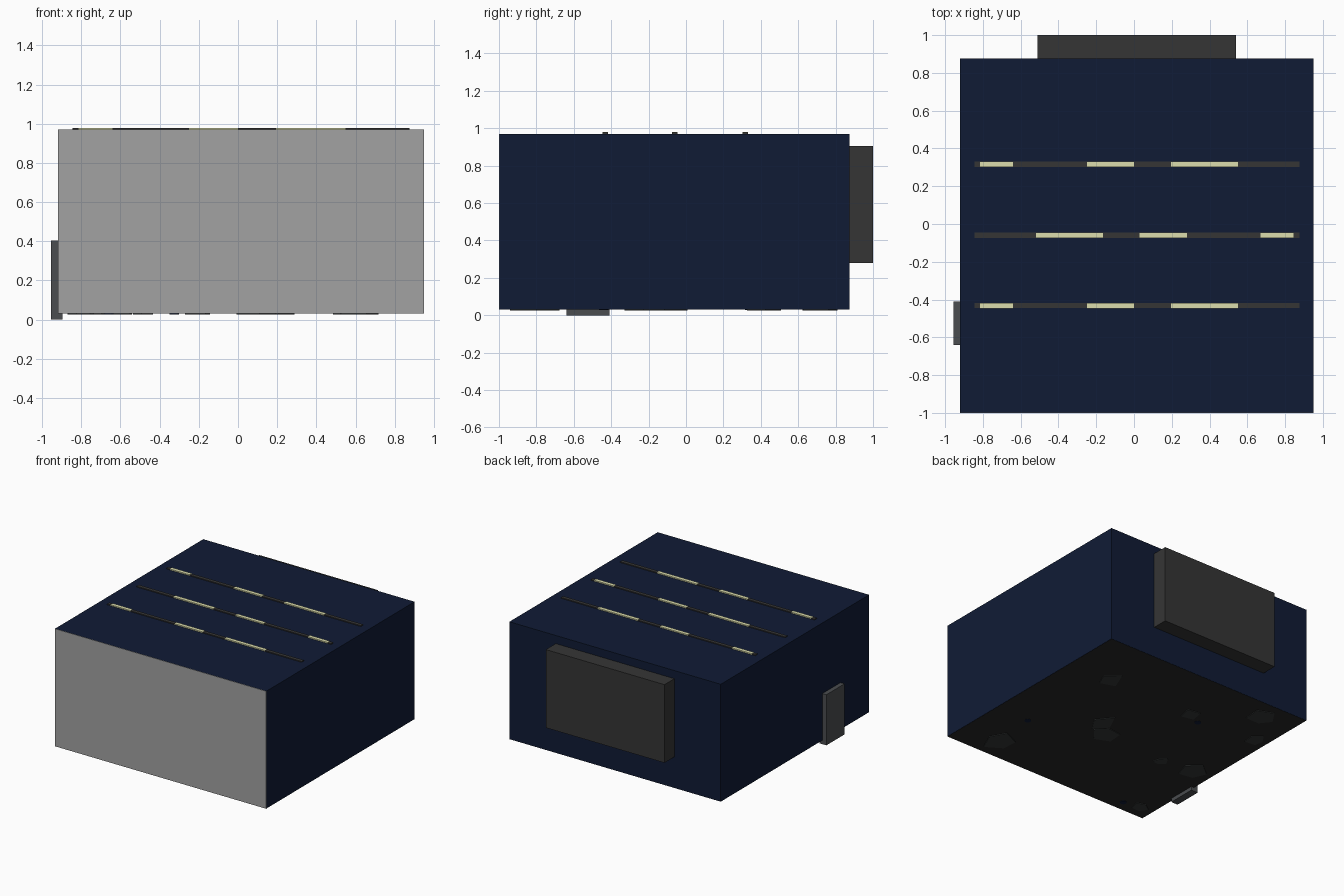
import bpy, bmesh, math, random
from mathutils import Vector

if "Cube" in bpy.data.objects:
    bpy.data.objects.remove(bpy.data.objects["Cube"])

random.seed(4)


def material(name, rgb):
    m = bpy.data.materials.new(name)
    m.diffuse_color = (*rgb, 1)
    m.use_nodes = True
    m.node_tree.nodes["Principled BSDF"].inputs["Base Color"].default_value = m.diffuse_color
    return m


NAVY = material("navy_wall", (0.005, 0.011, 0.036))
DARK = material("dark_metal", (0.036, 0.036, 0.036))
FLOOR = material("dark_floor", (0.022, 0.022, 0.022))
DEBRIS = material("debris", (0.035, 0.04, 0.04))
LIGHT = material("warm_light", (0.72, 0.73, 0.42))
STEEL = material("door_steel", (0.07, 0.075, 0.08))
GLASS = material("front_grey", (0.36, 0.36, 0.36))


def finish(name, bm, mat):
    me = bpy.data.meshes.new(name)
    bmesh.ops.recalc_face_normals(bm, faces=bm.faces)
    bm.to_mesh(me)
    bm.free()
    ob = bpy.data.objects.new(name, me)
    bpy.context.collection.objects.link(ob)
    me.materials.append(mat)
    return ob


def box(name, x, y, z, mat):
    bm = bmesh.new()
    bmesh.ops.create_cube(bm, size=1)
    for v in bm.verts:
        v.co = [(r[0] + r[1]) / 2 + c * (r[1] - r[0]) for c, r in zip(v.co, (x, y, z))]
    return finish(name, bm, mat)


def slab(name, points, z0, z1, mat):
    bm = bmesh.new()
    face = bm.faces.new([bm.verts.new((px, py, z0)) for px, py in points])
    ext = bmesh.ops.extrude_face_region(bm, geom=[face])["geom"]
    bmesh.ops.translate(bm, vec=(0, 0, z1 - z0),
                        verts=[g for g in ext if isinstance(g, bmesh.types.BMVert)])
    return finish(name, bm, mat)


# Room shell
X0, X1, Y0, Y1, Z0, Z1, T = -0.92, 0.95, -1.0, 0.875, 0.03, 0.97, 0.02
box("floor", (X0 + 0.002, X1 - 0.002), (Y0 + 0.004, Y1 - 0.002), (Z0, Z0 + T), FLOOR)
box("ceiling", (X0, X1), (Y0 + 0.003, Y1), (Z1 - T, Z1), NAVY)
box("left_wall", (X0, X0 + T), (Y0 + 0.003, Y1), (Z0 + 0.001, Z1 - T), NAVY)
box("right_wall", (X1 - T, X1), (Y0 + 0.003, Y1), (Z0 + 0.001, Z1 - T), NAVY)
box("back_wall", (X0 + T, X1 - T), (Y1 - T, Y1), (Z0 + 0.001, Z1 - T), NAVY)
box("front_wall", (X0, X1), (Y0, Y0 + 0.003), (Z0, Z1), GLASS)

# Back recess housing and side door
box("back_housing", (-0.51, 0.54), (Y1 - T, 1.0), (0.28, 0.905), DARK)
box("side_door", (-0.955, -0.895), (-0.64, -0.41), (0.0, 0.405), STEEL)

# Ceiling light strips with glowing segments
outer = [(-0.815, -0.64), (-0.25, 0.0), (0.195, 0.55)]
inner = [(-0.52, -0.165), (0.03, 0.28), (0.67, 0.845)]
for i, (y, segs) in enumerate([(-0.432, outer), (-0.06, inner), (0.317, outer)]):
    box(f"light_rail_{i}", (-0.845, 0.875), (y - 0.014, y + 0.014), (0.94, 0.977), DARK)
    for j, seg in enumerate(segs):
        box(f"light_segment_{i}_{j}", seg, (y - 0.0145, y + 0.0145), (0.938, 0.979), LIGHT)

# Irregular debris showing through the floor: centre and size
patches = [(0.58, 0.40, 0.12), (0.61, -0.80, 0.15), (0.20, -0.12, 0.12), (0.08, -0.22, 0.11),
           (-0.21, 0.40, 0.10), (-0.64, 0.70, 0.11), (-0.76, -0.23, 0.13),
           (-0.82, 0.42, 0.08), (-0.48, -0.27, 0.06), (-0.80, -0.88, 0.07)]
for i, (x, y, r) in enumerate(patches):
    n = random.choice((4, 5))
    turn = random.random() * 6.28
    pts = []
    for k in range(n):
        a = turn + math.tau * k / n
        d = r * random.uniform(0.6, 1.1)
        pts.append((max(X0 + 0.01, x + d * math.cos(a)), min(Y1 - 0.01, y + d * math.sin(a))))
    slab(f"debris_{i}", pts, 0.025, 0.06, DEBRIS)

# Small dark stains
for i, (x, y) in enumerate([(0.65, -0.44), (-0.325, 0.34), (-0.66, -0.91)]):
    ring = [(x + 0.025 * math.cos(math.tau * k / 12), y + 0.025 * math.sin(math.tau * k / 12))
            for k in range(12)]
    slab(f"stain_{i}", ring, 0.027, 0.06, NAVY)
